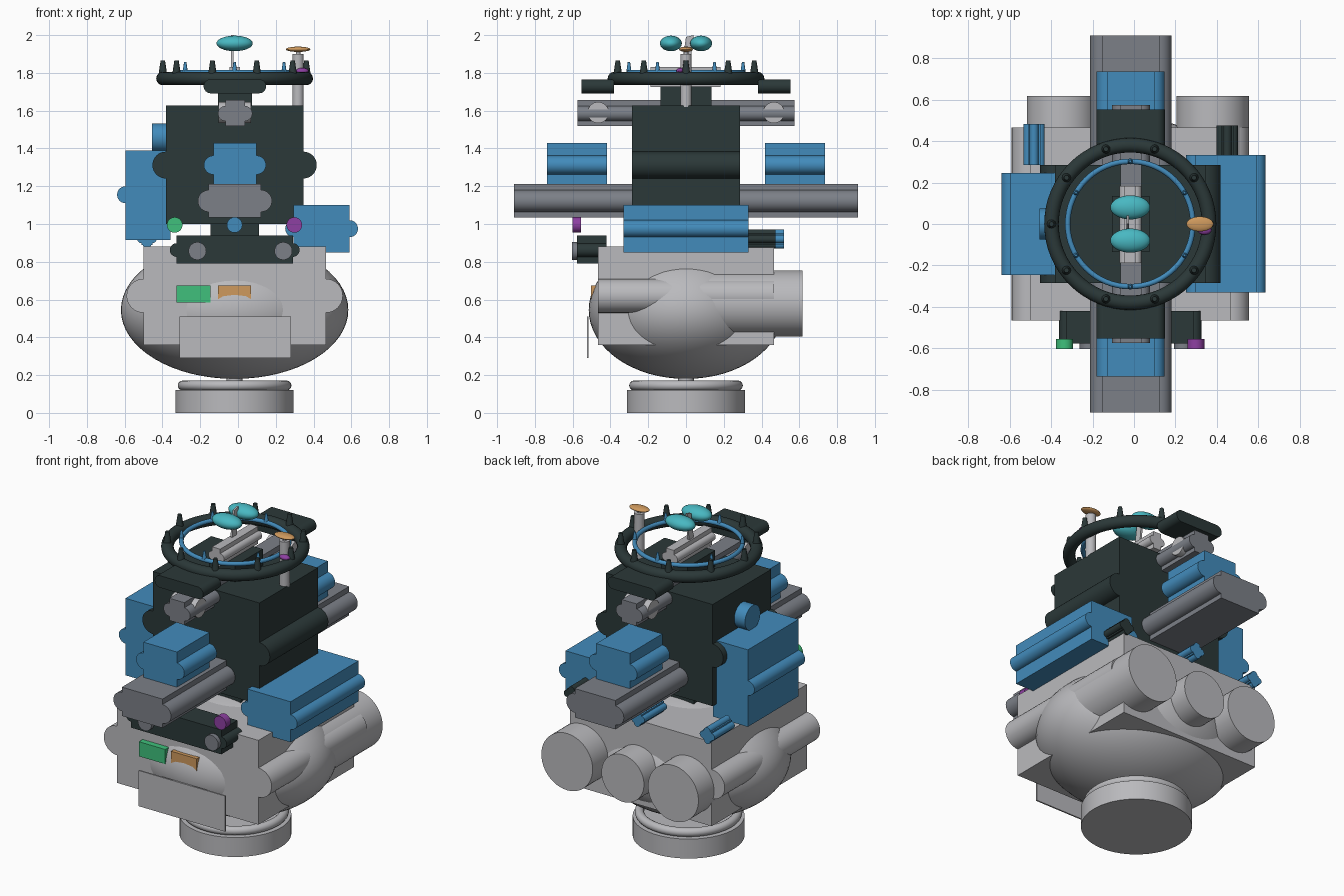
import bpy, bmesh, math
from mathutils import Matrix, Vector

if "Cube" in bpy.data.objects:
    bpy.data.objects.remove(bpy.data.objects["Cube"], do_unlink=True)

CX = -0.018  # centre line of the body


def material(name, rgb):
    m = bpy.data.materials.new(name)
    m.use_nodes = True
    m.diffuse_color = (*rgb, 1)
    m.node_tree.nodes["Principled BSDF"].inputs["Base Color"].default_value = (*rgb, 1)
    return m


LIGHT = material("light grey", (0.49, 0.49, 0.51))
GREY = material("steel grey", (0.20, 0.215, 0.245))
BLUE = material("blue", (0.055, 0.26, 0.50))
DARK = material("dark slate", (0.024, 0.040, 0.040))
TEAL = material("teal", (0.065, 0.48, 0.54))
GREEN = material("green", (0.05, 0.53, 0.20))
PURPLE = material("purple", (0.27, 0.05, 0.36))
ORANGE = material("orange", (0.62, 0.32, 0.11))


def finish(name, bm, mat):
    me = bpy.data.meshes.new(name)
    bm.to_mesh(me)
    bm.free()
    ob = bpy.data.objects.new(name, me)
    bpy.context.collection.objects.link(ob)
    me.materials.append(mat)
    bpy.ops.object.select_all(action='DESELECT')
    ob.select_set(True)
    bpy.context.view_layer.objects.active = ob
    bpy.ops.object.shade_smooth_by_angle(angle=math.radians(35))
    return ob


def add_box(bm, lo, hi):
    lo, hi = Vector(lo), Vector(hi)
    m = Matrix.Translation((lo + hi) / 2) @ Matrix.Diagonal((*(hi - lo), 1))
    bmesh.ops.create_cube(bm, size=1, matrix=m)


def add_rod(bm, a, b, r, r2=None, seg=32):
    a, b = Vector(a), Vector(b)
    rot = (b - a).to_track_quat('Z', 'Y').to_matrix().to_4x4()
    bmesh.ops.create_cone(bm, cap_ends=True, segments=seg, radius1=r,
                          radius2=r if r2 is None else r2, depth=(b - a).length,
                          matrix=Matrix.Translation((a + b) / 2) @ rot)


def box(name, mat, lo, hi):
    bm = bmesh.new()
    add_box(bm, lo, hi)
    return finish(name, bm, mat)


def rod(name, mat, a, b, r, seg=48):
    bm = bmesh.new()
    add_rod(bm, a, b, r, seg=seg)
    return finish(name, bm, mat)


def ellipsoid(name, mat, c, radii, seg=32):
    bm = bmesh.new()
    bmesh.ops.create_uvsphere(bm, u_segments=seg, v_segments=seg // 2, radius=1,
                              matrix=Matrix.Translation(c) @ Matrix.Diagonal((*radii, 1)))
    return finish(name, bm, mat)


def pod(name, mat, x, y, z, r, zc=None, cross=False):
    """Box running along y with a round rib down each side."""
    bm = bmesh.new()
    add_box(bm, (x[0], y[0], z[0]), (x[1], y[1], z[1]))
    zm, xm = (sum(z) / 2 if zc is None else zc), sum(x) / 2
    ribs = [(x[0], zm), (x[1], zm)]
    if cross:
        ribs += [(xm, z[0]), (xm, z[1])]
    for rx, rz in ribs:
        add_rod(bm, (rx, y[0], rz), (rx, y[1], rz), r)
    return finish(name, bm, mat)


def ring(name, mat, z, major, minor, spikes=0, spike_r=0.0, top=0.0, phase=0.0):
    """Torus with optional upright tapered spikes."""
    bm = bmesh.new()
    n, k = 64, 16
    loops = []
    for i in range(n):
        a = 2 * math.pi * i / n
        loop = []
        for j in range(k):
            b = 2 * math.pi * j / k
            d = major + minor * math.cos(b)
            loop.append(bm.verts.new((CX + d * math.cos(a), d * math.sin(a), z + minor * math.sin(b))))
        loops.append(loop)
    for i in range(n):
        p, q = loops[i], loops[(i + 1) % n]
        for j in range(k):
            bm.faces.new((p[j], q[j], q[(j + 1) % k], p[(j + 1) % k]))
    for i in range(spikes):
        a = phase + 2 * math.pi * i / spikes
        px, py = CX + major * math.cos(a), major * math.sin(a)
        add_rod(bm, (px, py, z), (px, py, top), spike_r, spike_r * 0.45, 12)
    return finish(name, bm, mat)


# Stand
rod("base_disc", LIGHT, (CX, 0, 0), (CX, 0, 0.12), 0.313, 64)
ring("base_ring", LIGHT, 0.145, 0.275, 0.026)
rod("base_neck", LIGHT, (CX, 0, 0.11), (CX, 0, 0.22), 0.042)

# Lower body
ellipsoid("belly", LIGHT, (CX, 0, 0.545), (0.602, 0.515, 0.365), 64)
pod("lower_body", LIGHT, (-0.50, 0.465), (-0.465, 0.465), (0.36, 0.88), 0.09, 0.62)
for nm, x, r in (("right_tank", -0.345, 0.172), ("middle_tank", 0.0, 0.145), ("left_tank", 0.38, 0.175)):
    rod(nm, LIGHT, (x, 0.1, 0.58), (x, 0.617, 0.58), r)
box("front_panel", LIGHT, (-0.31, -0.525, 0.29), (0.28, -0.516, 0.51))
box("green_plate", GREEN, (-0.325, -0.502, 0.585), (-0.145, -0.46, 0.675))
box("orange_plate", ORANGE, (-0.105, -0.502, 0.585), (0.07, -0.46, 0.675))

# Front drawer with lenses and knobs
pod("drawer", DARK, (-0.325, 0.29), (-0.577, -0.42), (0.79, 0.94), 0.036, 0.862)
for nm, x in (("right_lens", -0.215), ("left_lens", 0.24)):
    rod(nm, GREY, (x, -0.603, 0.857), (x, -0.56, 0.857), 0.047)
for nm, mat, x in (("green_knob", GREEN, -0.335), ("blue_knob", BLUE, CX), ("purple_knob", PURPLE, 0.298)):
    rod(nm, mat, (x, -0.602, 0.995), (x, -0.555, 0.995), 0.041)

# Main housing
box("waist", DARK, (-0.145, -0.13, 0.86), (0.11, 0.13, 1.02))
pod("main_housing", DARK, (-0.382, 0.346), (-0.285, 0.285), (1.0, 1.627), 0.071, 1.312)
pod("right_side_box", BLUE, (-0.595, -0.357), (-0.247, 0.247), (0.915, 1.39), 0.045, 1.155)
rod("right_side_dial", BLUE, (-0.455, 0, 1.457), (-0.36, 0, 1.457), 0.075)
pod("left_side_box", BLUE, (0.295, 0.59), (-0.33, 0.332), (0.85, 1.10), 0.045, 0.975)

# Long beams through the housing
pod("long_beam", GREY, (-0.155, 0.122), (-0.91, 0.91), (1.035, 1.213), 0.058, 1.122)
pod("upper_beam", GREY, (-0.066, 0.036), (-0.575, 0.575), (1.52, 1.657), 0.040, 1.585)
for s, nm in ((-1, "front"), (1, "back")):
    def span(a, b):
        return tuple(sorted((s * a, s * b)))
    pod(nm + "_blue_box", BLUE, (-0.131, 0.098), span(0.417, 0.735), (1.213, 1.43), 0.05, 1.312)
    pod(nm + "_pad", DARK, (-0.145, 0.112), span(0.38, 0.552), (1.692, 1.766), 0.037)
    rod(nm + "_cross_rod", LIGHT, (-0.103, s * 0.465, 1.59), (0.07, s * 0.465, 1.59), 0.056)

# Small pods at the back
for nm, mat, x, y in (("right_back_pod", BLUE, -0.482, (0.285, 0.482)),
                      ("middle_back_pod", BLUE, -0.03, (0.3, 0.52)),
                      ("left_back_pod", DARK, 0.45, (0.3, 0.475))):
    pod(nm, mat, (x - 0.03, x + 0.03), y, (0.89, 0.95), 0.021, cross=True)

# Crown rings with spikes
ring("crown_ring", DARK, 1.77, 0.38, 0.035, 10, 0.026, 1.866)
ring("inner_ring", BLUE, 1.803, 0.302, 0.013, 6, 0.014, 1.857, math.radians(30))

# Top block and rotor
box("top_block", DARK, (-0.105, -0.135, 1.62), (0.075, 0.135, 1.727))
pod("top_bar", LIGHT, (-0.045, 0.01), (-0.188, 0.183), (1.725, 1.832), 0.026)
bm = bmesh.new()
fin = [bm.verts.new((-0.036, y, z)) for y, z in ((-0.025, 1.82), (0.02, 1.82), (0.04, 2.0), (0.0, 1.99))]
f = bm.faces.new(fin)
ex = bmesh.ops.extrude_face_region(bm, geom=[f])
bmesh.ops.translate(bm, verts=[v for v in ex["geom"] if isinstance(v, bmesh.types.BMVert)], vec=(0.012, 0, 0))
bmesh.ops.recalc_face_normals(bm, faces=bm.faces)
finish("rotor_fin", bm, LIGHT)
for nm, y in (("front_rotor_blade", -0.08), ("back_rotor_blade", 0.08)):
    ellipsoid(nm, TEAL, (CX, y, 1.956), (0.096, 0.058, 0.041))

# Post with cap
rod("post", LIGHT, (0.318, 0, 1.62), (0.318, 0, 1.9), 0.03, 24)
rod("post_pin", LIGHT, (0.318, 0, 1.9), (0.318, 0, 1.92), 0.012, 12)
ellipsoid("post_cap", ORANGE, (0.318, 0, 1.925), (0.065, 0.036, 0.014))
ellipsoid("post_bead", PURPLE, (0.34, -0.03, 1.81), (0.034, 0.022, 0.016), 16)
